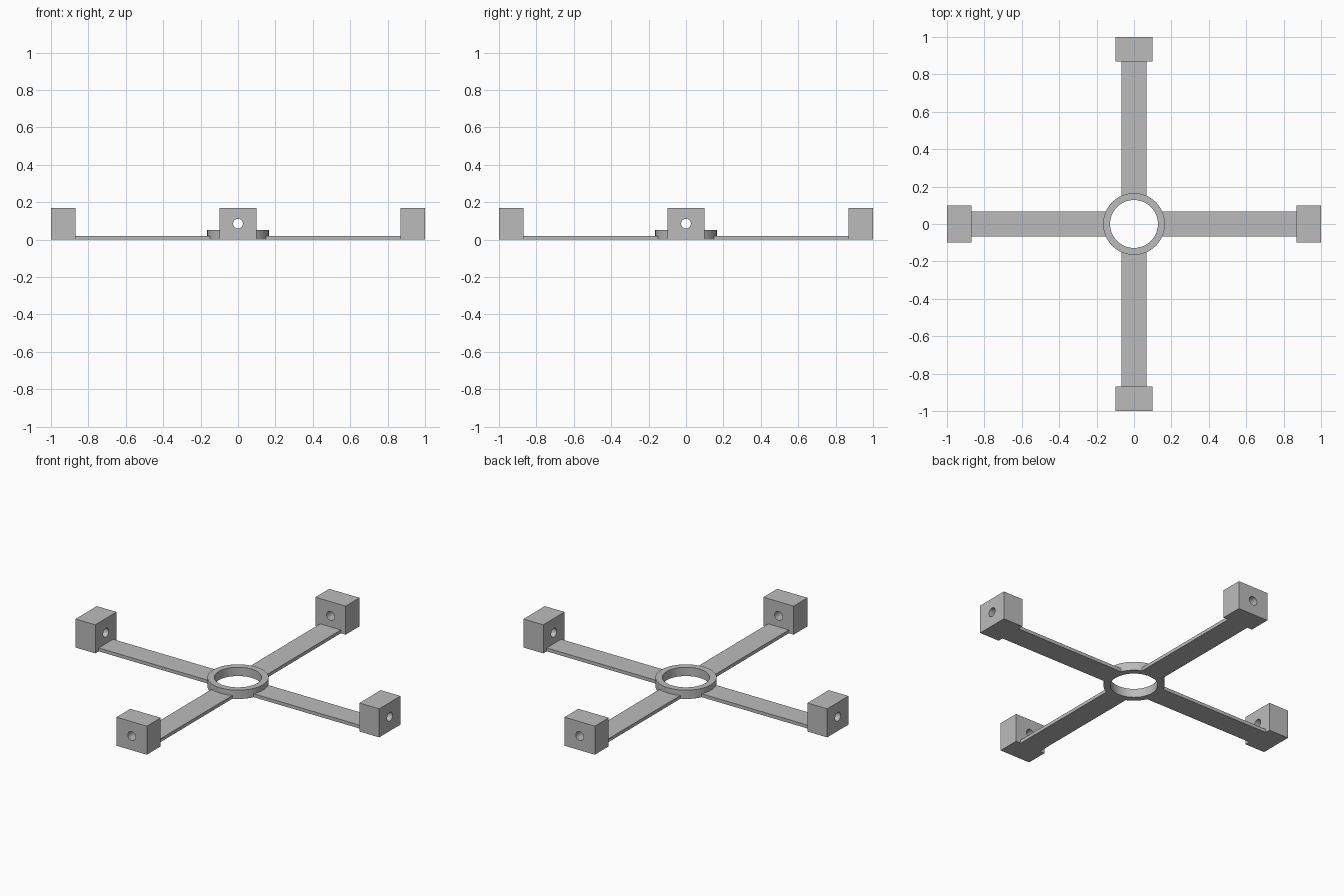
import bpy
import math
from mathutils import Matrix

cube = bpy.data.objects.get("Cube")
if cube:
    bpy.data.objects.remove(cube, do_unlink=True)

GREY = (0.5, 0.5, 0.5, 1)
grey = bpy.data.materials.new("plain grey")
grey.use_nodes = True
grey.diffuse_color = GREY
grey.node_tree.nodes["Principled BSDF"].inputs["Base Color"].default_value = GREY


def box(name, lo, hi):
    """Box between two opposite corners."""
    centre = [(a + b) / 2 for a, b in zip(lo, hi)]
    size = [b - a for a, b in zip(lo, hi)]
    bpy.ops.mesh.primitive_cube_add(size=1)
    ob = bpy.context.object
    ob.name = name
    ob.data.transform(Matrix.Translation(centre) @ Matrix.Diagonal((*size, 1)))
    ob.data.materials.append(grey)
    return ob


def cylinder(name, radius, depth, centre, turn=0, sides=64):
    """Cylinder about z, or about x when turned a quarter around y."""
    bpy.ops.mesh.primitive_cylinder_add(vertices=sides, radius=radius, depth=depth)
    ob = bpy.context.object
    ob.name = name
    ob.data.transform(Matrix.Translation(centre) @ Matrix.Rotation(turn, 4, "Y"))
    ob.data.materials.append(grey)
    return ob


def drill(target, cutter):
    """Cut a hole, then discard the cutter and smooth the round wall."""
    cutter.hide_render = True
    mod = target.modifiers.new("hole", "BOOLEAN")
    mod.operation = "DIFFERENCE"
    mod.solver = "EXACT"
    mod.object = cutter
    bpy.ops.object.select_all(action="DESELECT")
    target.select_set(True)
    bpy.context.view_layer.objects.active = target
    bpy.ops.object.modifier_apply(modifier=mod.name)
    bpy.data.objects.remove(cutter, do_unlink=True)
    bpy.ops.object.shade_smooth_by_angle(angle=math.radians(30))


# Open hub ring
ring = cylinder("hub_ring", 0.165, 0.052, (0, 0, 0.026))
drill(ring, cylinder("ring_cutter", 0.128, 0.2, (0, 0, 0.026)))

# Four flat arms, each ending in a drilled block
for i, side in enumerate(("left", "back", "right", "front")):
    arm = box(side + "_arm", (0.14, -0.068, 0), (0.87, 0.068, 0.02))
    block = box(side + "_end_block", (0.87, -0.1, 0), (1, 0.1, 0.17))
    drill(block, cylinder("hole_cutter", 0.026, 0.4, (0.935, 0, 0.085),
                          math.pi / 2, 32))
    for part in (arm, block):
        part.data.transform(Matrix.Rotation(i * math.pi / 2, 4, "Z"))
